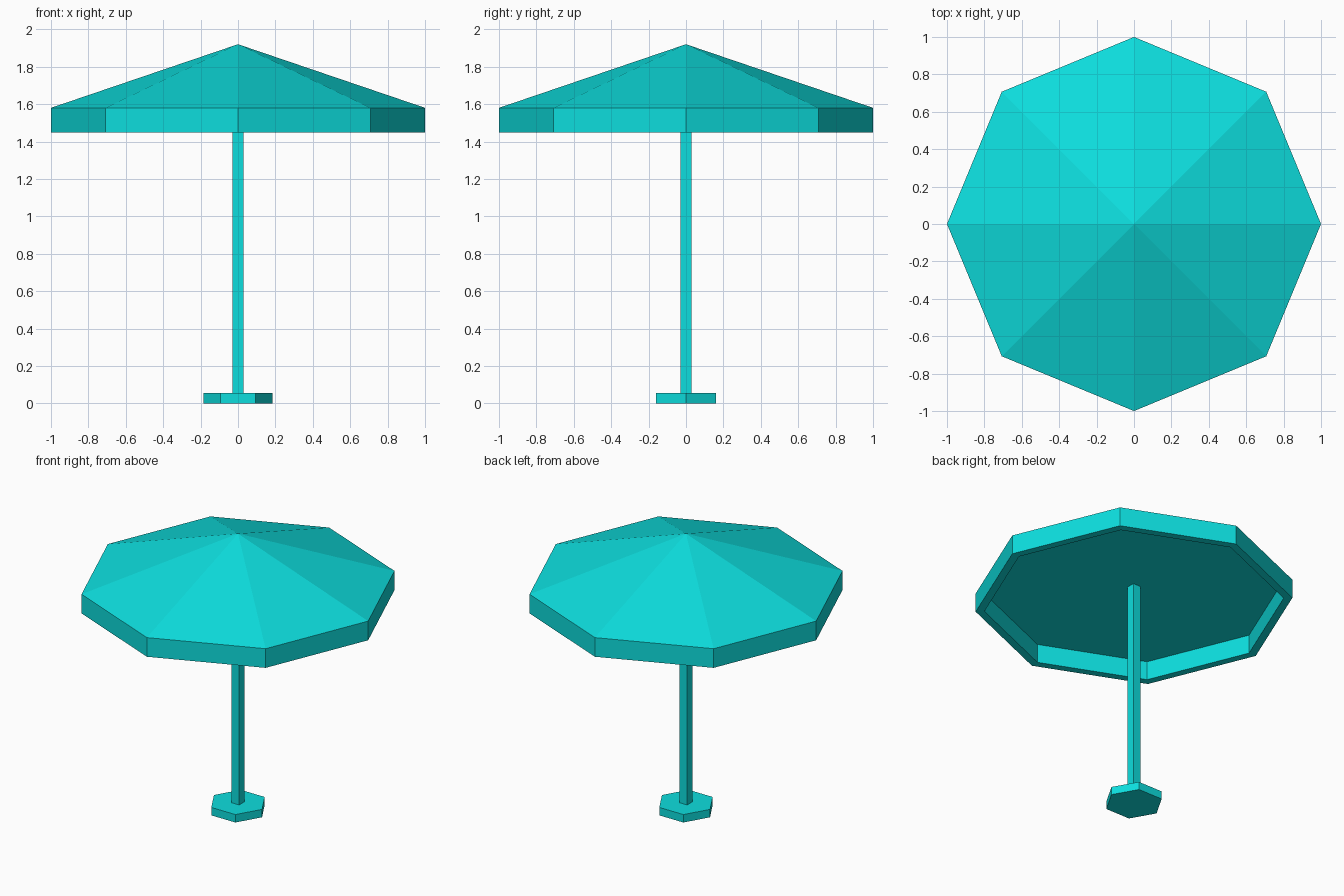
import bpy, bmesh
from math import cos, sin, tau

cube = bpy.data.objects.get("Cube")
if cube:
    bpy.data.objects.remove(cube, do_unlink=True)

# Single flat colour
teal = bpy.data.materials.new("turquoise")
teal.use_nodes = True
colour = (0.004, 0.73, 0.73, 1)
teal.diffuse_color = colour
shader = next(n for n in teal.node_tree.nodes if n.type == "BSDF_PRINCIPLED")
shader.inputs["Base Color"].default_value = colour


def lathe(name, profile, sides, turn=0.0):
    """Revolve (radius, z) points into a closed, flat-sided solid."""
    bm = bmesh.new()
    rings = []
    for r, z in profile:
        if r == 0:
            rings.append([bm.verts.new((0, 0, z))] * sides)
        else:
            angles = [turn + tau * i / sides for i in range(sides)]
            rings.append([bm.verts.new((r * cos(a), r * sin(a), z)) for a in angles])
    for low, high in zip(rings, rings[1:]):
        for i in range(sides):
            j = (i + 1) % sides
            corners = dict.fromkeys((low[i], low[j], high[j], high[i]))
            bm.faces.new(list(corners))
    # Flat caps on open ends
    for ring in (rings[0], rings[-1]):
        if ring[0] is not ring[1]:
            bm.faces.new(ring)
    bmesh.ops.recalc_face_normals(bm, faces=bm.faces)
    mesh = bpy.data.meshes.new(name)
    bm.to_mesh(mesh)
    bm.free()
    mesh.materials.append(teal)
    obj = bpy.data.objects.new(name, mesh)
    bpy.context.collection.objects.link(obj)
    return obj


# Canopy: recessed ceiling, rim underside, valance, pitched top
ceiling, hem, apex = 1.58, 1.447, 1.92
lathe("canopy", [(0.945, ceiling - 0.003), (0.945, hem), (1, hem), (1, ceiling), (0, apex)], 8)

# Square pole and hexagonal foot
lathe("pole", [(0.042, 0.03), (0.042, ceiling)], 4, tau / 8)
lathe("base", [(0.185, 0), (0.185, 0.055)], 6)
